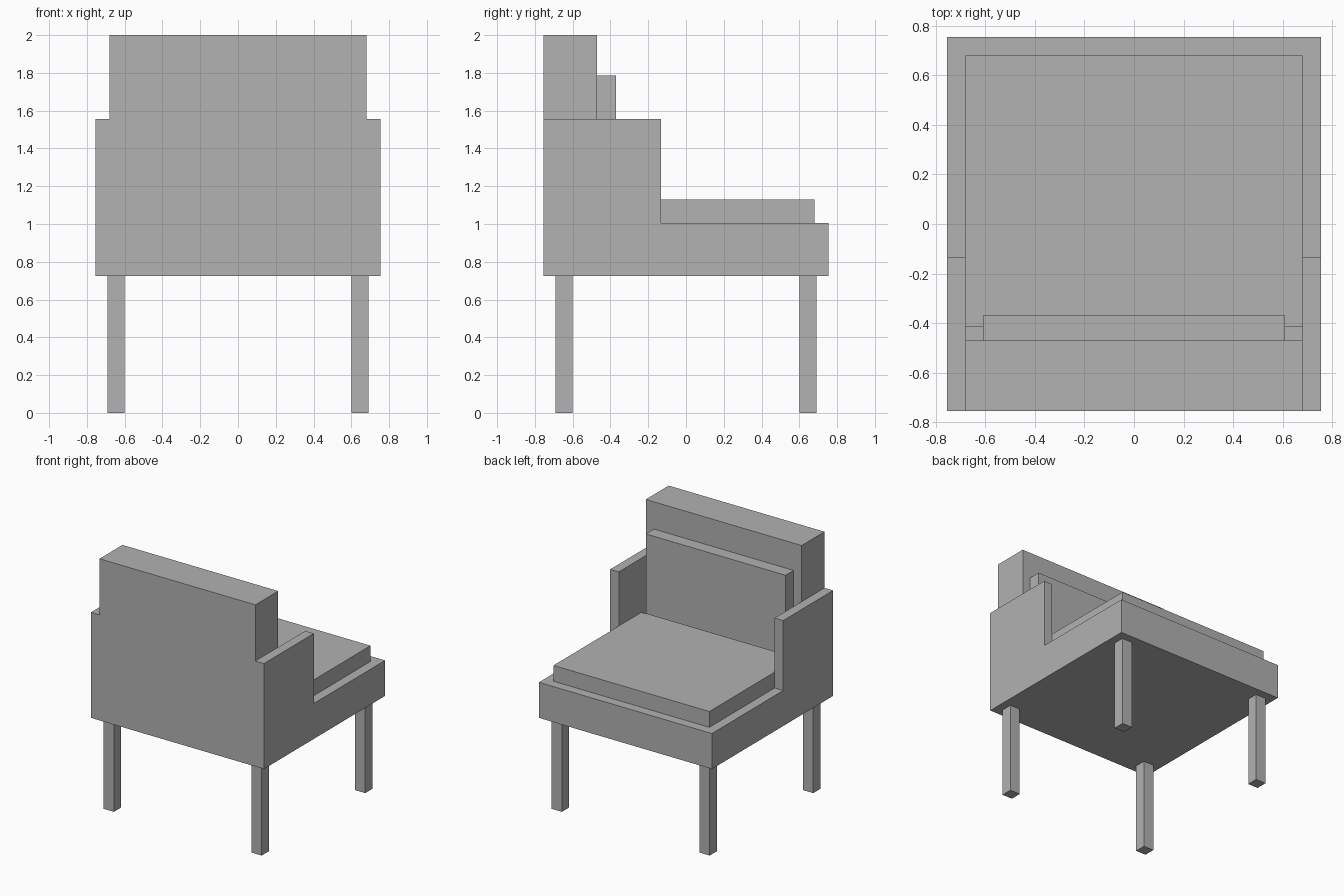
import bpy

if "Cube" in bpy.data.objects:
    bpy.data.objects.remove(bpy.data.objects["Cube"], do_unlink=True)

GREY = (0.445, 0.445, 0.445, 1)
grey = bpy.data.materials.new("plain_grey")
grey.use_nodes = True
grey.diffuse_color = GREY
grey.node_tree.nodes["Principled BSDF"].inputs["Base Color"].default_value = GREY


def box(name, x, y, z):
    """Box spanning the given (low, high) range on each axis."""
    spans = (x, y, z)
    bpy.ops.mesh.primitive_cube_add(size=1, location=[(a + b) / 2 for a, b in spans])
    obj = bpy.context.object
    obj.name = name
    obj.scale = [b - a for a, b in spans]
    bpy.ops.object.transform_apply(location=False, rotation=False, scale=True)
    obj.data.materials.append(grey)
    return obj


HALF = 0.755        # half width and depth of the frame
INNER = 0.68        # inner side of the arms
BASE, DECK = 0.725, 1.005
BACK_FACE = -0.47   # seat side of the backrest

# Frame: base and backrest
box("seat_base", (-HALF, HALF), (-HALF, HALF), (BASE, DECK))
box("backrest", (-INNER, INNER), (-HALF, BACK_FACE), (DECK, 2.0))

# Cushions
box("seat_cushion", (-INNER, INNER), (-0.415, INNER), (DECK, 1.13))
box("back_cushion", (-0.61, 0.61), (BACK_FACE, -0.37), (1.155, 1.785))

# Arms and legs on both sides
for side, s in (("left", 1), ("right", -1)):
    box(side + "_arm", sorted((s * INNER, s * HALF)), (-HALF, -0.133), (DECK, 1.557))
    for end, t in (("front", -1), ("back", 1)):
        box(f"{end}_{side}_leg", sorted((s * 0.6, s * 0.69)),
            sorted((t * 0.6, t * 0.69)), (0, BASE))
